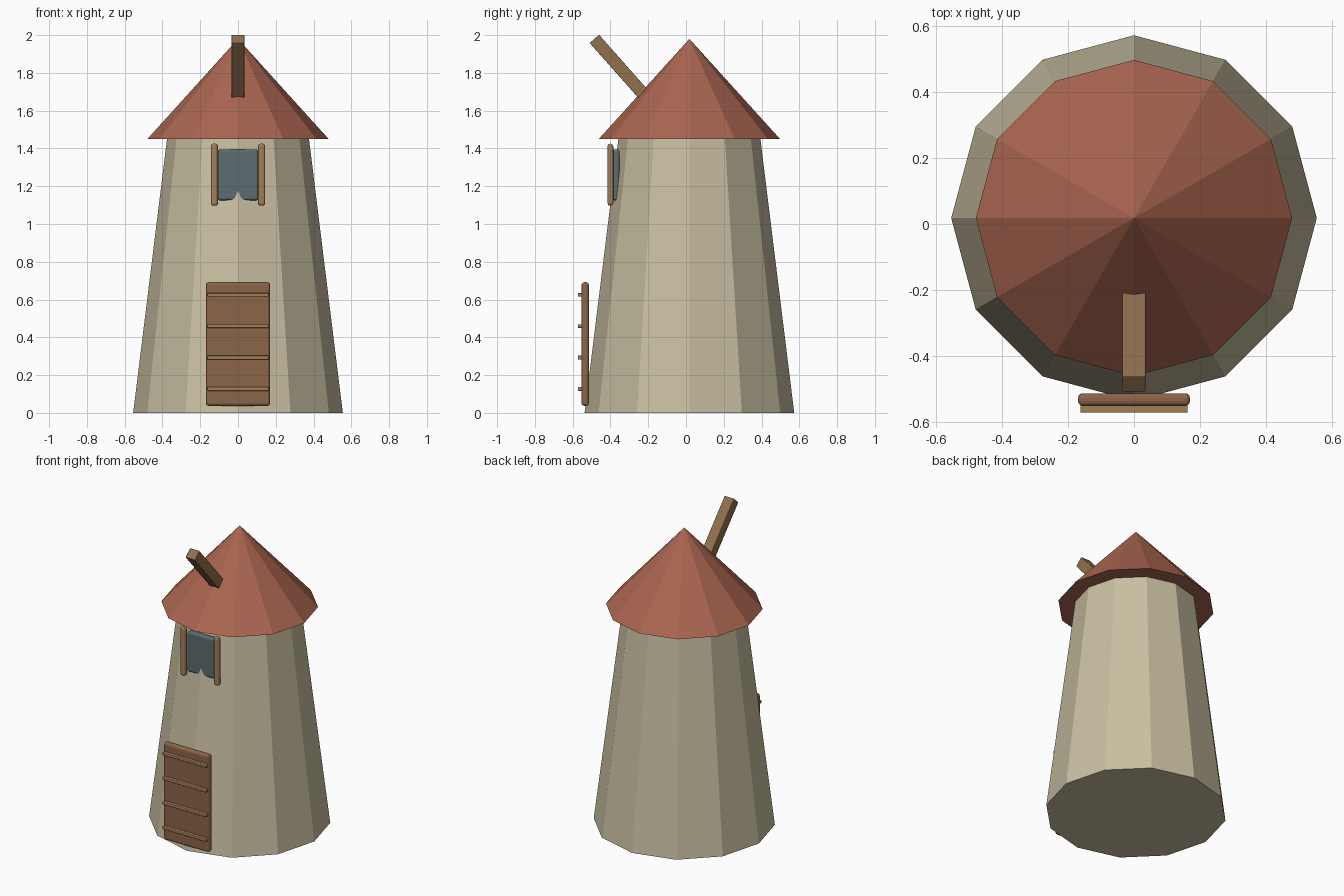
import bpy
import math
from mathutils import Vector

if "Cube" in bpy.data.objects:
    bpy.data.objects.remove(bpy.data.objects["Cube"])

CY = 0.018     # the tower axis sits slightly behind the origin
SIDES = 12


def material(name, rgb):
    m = bpy.data.materials.new(name)
    m.diffuse_color = (*rgb, 1)
    m.use_nodes = True
    m.node_tree.nodes["Principled BSDF"].inputs["Base Color"].default_value = m.diffuse_color
    return m


plaster = material("plaster", (0.58, 0.52, 0.36))
tile = material("tile", (0.40, 0.13, 0.08))
door_wood = material("door_wood", (0.26, 0.13, 0.065))
trim_wood = material("trim_wood", (0.36, 0.22, 0.10))
beam_wood = material("beam_wood", (0.28, 0.16, 0.075))
glass = material("glass", (0.11, 0.15, 0.16))


def cone(name, r1, r2, z0, z1, mat):
    bpy.ops.mesh.primitive_cone_add(vertices=SIDES, radius1=r1, radius2=r2,
                                    depth=z1 - z0, location=(0, CY, (z0 + z1) / 2))
    ob = bpy.context.object
    ob.name = name
    ob.data.materials.append(mat)
    return ob


def box(name, lo, hi, mat, bevel=0.0):
    lo, hi = Vector(lo), Vector(hi)
    bpy.ops.mesh.primitive_cube_add(size=1, location=(lo + hi) / 2)
    ob = bpy.context.object
    ob.name = name
    ob.scale = hi - lo
    bpy.ops.object.transform_apply(location=False, rotation=False, scale=True)
    ob.data.materials.append(mat)
    if bevel:
        mod = ob.modifiers.new("rounded_edges", 'BEVEL')
        mod.width = bevel
        mod.segments = 3
    return ob


# Tapered tower and pointed roof
cone("tower", 0.555, 0.376, 0, 1.45, plaster)
cone("roof", 0.48, 0, 1.45, 1.98, tile)

# Sloping shaft coming out of the roof, its inner end buried
tip = Vector((0, -0.485, 1.98))
axis = Vector((0, -0.663, 0.748)).normalized()
length = 0.5
shaft = box("shaft", (-0.035, -0.033, -length / 2), (0.035, 0.033, length / 2),
            beam_wood, 0.004)
shaft.location = tip - axis * length / 2
shaft.rotation_euler = (math.atan2(-axis.y, axis.z), 0, 0)

# Door with four cross slats
box("door", (-0.17, -0.553, 0.037), (0.17, -0.514, 0.692), door_wood, 0.015)
for i in range(4):
    z = 0.127 + i * 0.166
    box(f"door_slat_{i + 1}", (-0.163, -0.573, z - 0.01), (0.163, -0.54, z + 0.01),
        trim_wood, 0.004)

# Window pane, partly sunk into the wall corner, between two rounded posts
box("window_pane", (-0.107, -0.392, 1.125), (0.107, -0.352, 1.395), glass, 0.013)
for side, name in ((-1, "left"), (1, "right")):
    x = side * 0.125
    box(f"window_post_{name}", (x - 0.019, -0.415, 1.097), (x + 0.019, -0.385, 1.425),
        trim_wood, 0.013)
